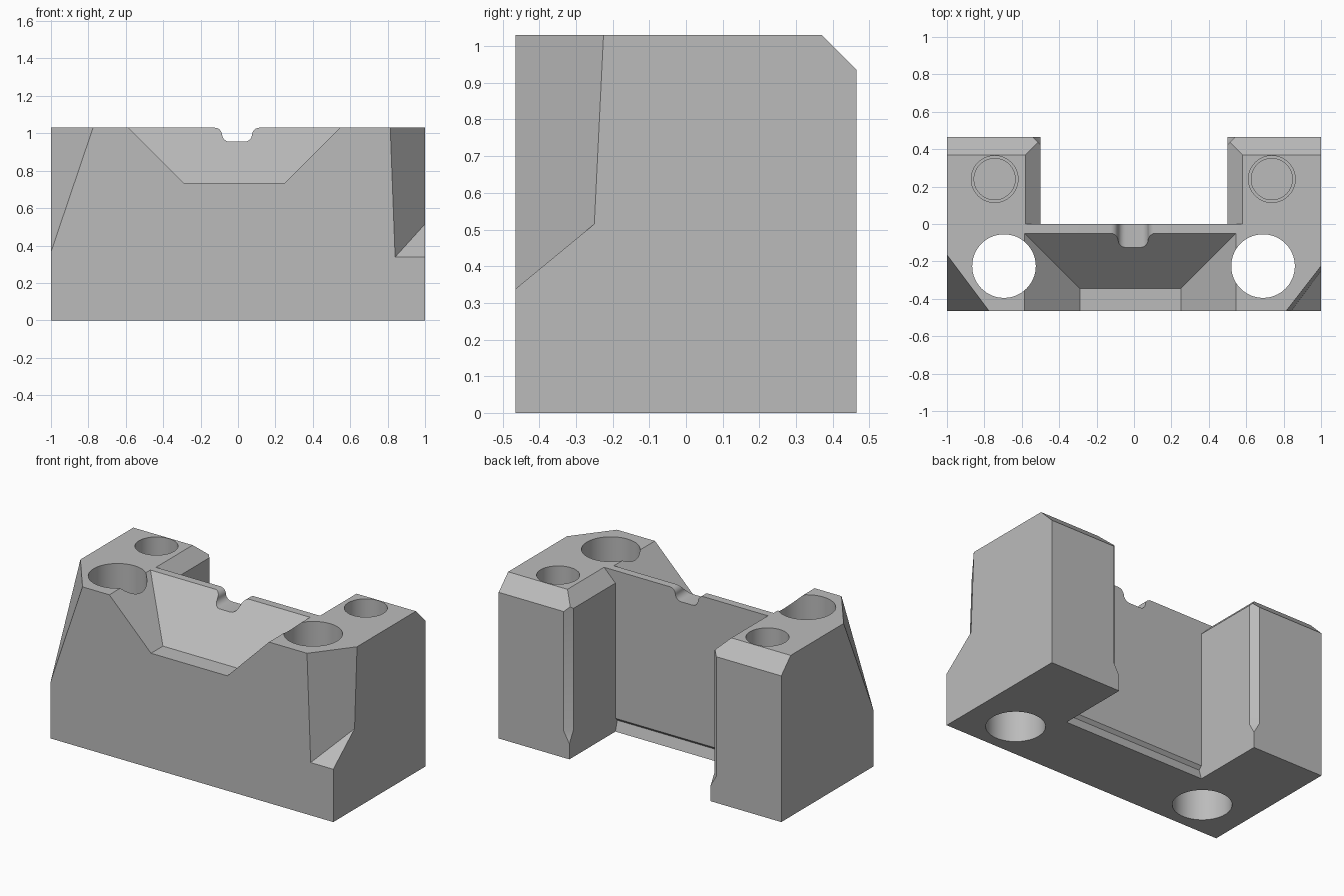
import bpy, bmesh, math
from mathutils import Vector

if "Cube" in bpy.data.objects:
    bpy.data.objects.remove(bpy.data.objects["Cube"])

FRONT, BACK, TOP = -0.465, 0.465, 1.03

grey = bpy.data.materials.new("plain grey")
grey.use_nodes = True
grey.diffuse_color = (0.5, 0.5, 0.5, 1)
grey.node_tree.nodes["Principled BSDF"].inputs["Base Color"].default_value = grey.diffuse_color


def finish(name, bm):
    bmesh.ops.recalc_face_normals(bm, faces=bm.faces)
    mesh = bpy.data.meshes.new(name)
    bm.to_mesh(mesh)
    bm.free()
    mesh.materials.append(grey)
    obj = bpy.data.objects.new(name, mesh)
    bpy.context.collection.objects.link(obj)
    return obj


def clipped_box(name, lo, hi, planes=()):
    """Box trimmed by planes, each given by three points and a point to keep."""
    bm = bmesh.new()
    bmesh.ops.create_cube(bm, size=1)
    for v in bm.verts:
        v.co = [l + (c + 0.5) * (h - l) for c, l, h in zip(v.co, lo, hi)]
    for a, b, c, keep in planes:
        a, b, c, keep = map(Vector, (a, b, c, keep))
        normal = (b - a).cross(c - a).normalized()
        if normal.dot(keep - a) > 0:
            normal.negate()
        bmesh.ops.bisect_plane(bm, geom=bm.verts[:] + bm.edges[:] + bm.faces[:],
                               plane_co=a, plane_no=normal, clear_outer=True)
        bmesh.ops.holes_fill(bm, edges=[e for e in bm.edges if e.is_boundary])
    return finish(name, bm)


def prism(name, profile, place, start, end):
    """Extrude a 2D profile; place maps (u, v, depth) to a position."""
    bm = bmesh.new()
    face = bm.faces.new([bm.verts.new(place(u, v, start)) for u, v in profile])
    new = bmesh.ops.extrude_face_region(bm, geom=[face])["geom"]
    shift = Vector(place(0, 0, end)) - Vector(place(0, 0, start))
    bmesh.ops.translate(bm, vec=shift, verts=[g for g in new if isinstance(g, bmesh.types.BMVert)])
    return finish(name, bm)


def cylinder(name, x, y, radius, low, high):
    ring = [(x + radius * math.cos(i * math.tau / 64), y + radius * math.sin(i * math.tau / 64))
            for i in range(64)]
    return prism(name, ring, lambda u, v, d: (u, v, d), low, high)


def arc(cx, cz, r, start, end, steps=6):
    angles = [math.radians(start + (end - start) * i / steps) for i in range(steps + 1)]
    return [(cx + r * math.cos(t), cz + r * math.sin(t)) for t in angles]


def along_y(u, v, d):
    return (u, d, v)


def along_x(u, v, d):
    return (d, u, v)


# Main block with bevelled back edge and one planed front corner
centre = (0, 0, 0.5)
block = clipped_box("clamp_block", (-1, FRONT, 0), (1, BACK, TOP), [
    ((0, 0.37, TOP), (1, 0.37, TOP), (0, BACK, 0.935), centre),
    ((-0.775, FRONT, TOP), (-1, FRONT, 0.365), (-1, -0.165, TOP), centre)])

cutters = []

# Rear slot, bevelled along its upper edges
cutters.append(prism("slot_cutter", [(-0.5, -0.1), (0.5, -0.1), (0.5, 0.95), (0.7, 1.15),
                                     (-0.7, 1.15), (-0.5, 0.95)], along_y, 0, 0.6))

# Shallow groove at the foot of the slot wall
cutters.append(prism("groove_cutter", [(0.006, -0.02), (-0.02, 0.065), (0.02, 0.105), (0.02, -0.02)],
                     along_x, -0.5, 0.5))

# Sloped front pocket
keep = (0, -0.46, 1)
cutters.append(clipped_box("pocket_cutter", (-0.9, -0.6, 0.735), (0.9, 0.1, 1.2), [
    ((0, -0.05, TOP), (1, -0.05, TOP), (0, -0.345, 0.735), keep),
    ((-0.585, 0, TOP), (-0.29, 0, 0.735), (-0.29, 1, 0.735), keep),
    ((0.545, 0, TOP), (0.25, 0, 0.735), (0.25, 1, 0.735), keep)]))

# Rounded notch in the ridge
r = 0.04
notch = (arc(-0.125, TOP - r, r, 90, 0) + arc(-0.045, 0.955 + r, r, 180, 270)
         + arc(0.035, 0.955 + r, r, 270, 360) + arc(0.115, TOP - r, r, 180, 90)
         + [(0.115, 1.1), (-0.125, 1.1)])
notch = [p for i, p in enumerate(notch) if (Vector(p) - Vector(notch[i - 1])).length > 1e-4]
cutters.append(prism("notch_cutter", notch, along_y, -0.3, 0.1))

# Deep relief on the other front corner
a, b, c, d = (0.805, FRONT, TOP), (1, -0.225, TOP), (1, -0.25, 0.515), (0.84, FRONT, 0.338)
corner = (1, FRONT, 0.9)
cutters.append(clipped_box("relief_cutter", (0.6, -0.7, 0.1), (1.2, 0, 1.2), [
    (b, c, d, corner), (c, d, (1, FRONT, 0.338), corner)]))

# Small upright bevels on the inner back edges
for s in (-1, 1):
    tip = (s * 0.5, BACK, 0.6)
    cutters.append(clipped_box("edge_cutter", (s * 0.5 - 0.1, 0.36, 0.05), (s * 0.5 + 0.1, 0.55, 1.2), [
        ((s * 0.54, BACK, 0), (s * 0.5, BACK - 0.04, 0), (s * 0.5, BACK - 0.04, 1), tip),
        ((s * 0.5, BACK, 0.1), (s * 0.54, BACK, 0.17), (s * 0.5, BACK - 0.04, 0.17), tip)]))

# Through holes and stepped blind holes
for through_x, blind_x in ((-0.695, -0.745), (0.69, 0.737)):
    cutters.append(cylinder("through_hole_cutter", through_x, -0.225, 0.17, -0.1, 1.2))
    cutters.append(cylinder("blind_hole_cutter", blind_x, 0.24, 0.125, 0.5, 1.2))
    cutters.append(cylinder("pilot_hole_cutter", blind_x, 0.24, 0.11, 0.3, 1.1))

# Cut everything out of the block
bpy.ops.object.select_all(action="DESELECT")
bpy.context.view_layer.objects.active = block
block.select_set(True)
for cutter in cutters:
    mod = block.modifiers.new(cutter.name, "BOOLEAN")
    mod.operation = "DIFFERENCE"
    mod.solver = "EXACT"
    mod.object = cutter
    bpy.ops.object.modifier_apply(modifier=mod.name)
    bpy.data.objects.remove(cutter)

bpy.ops.object.shade_smooth_by_angle(angle=math.radians(25))
